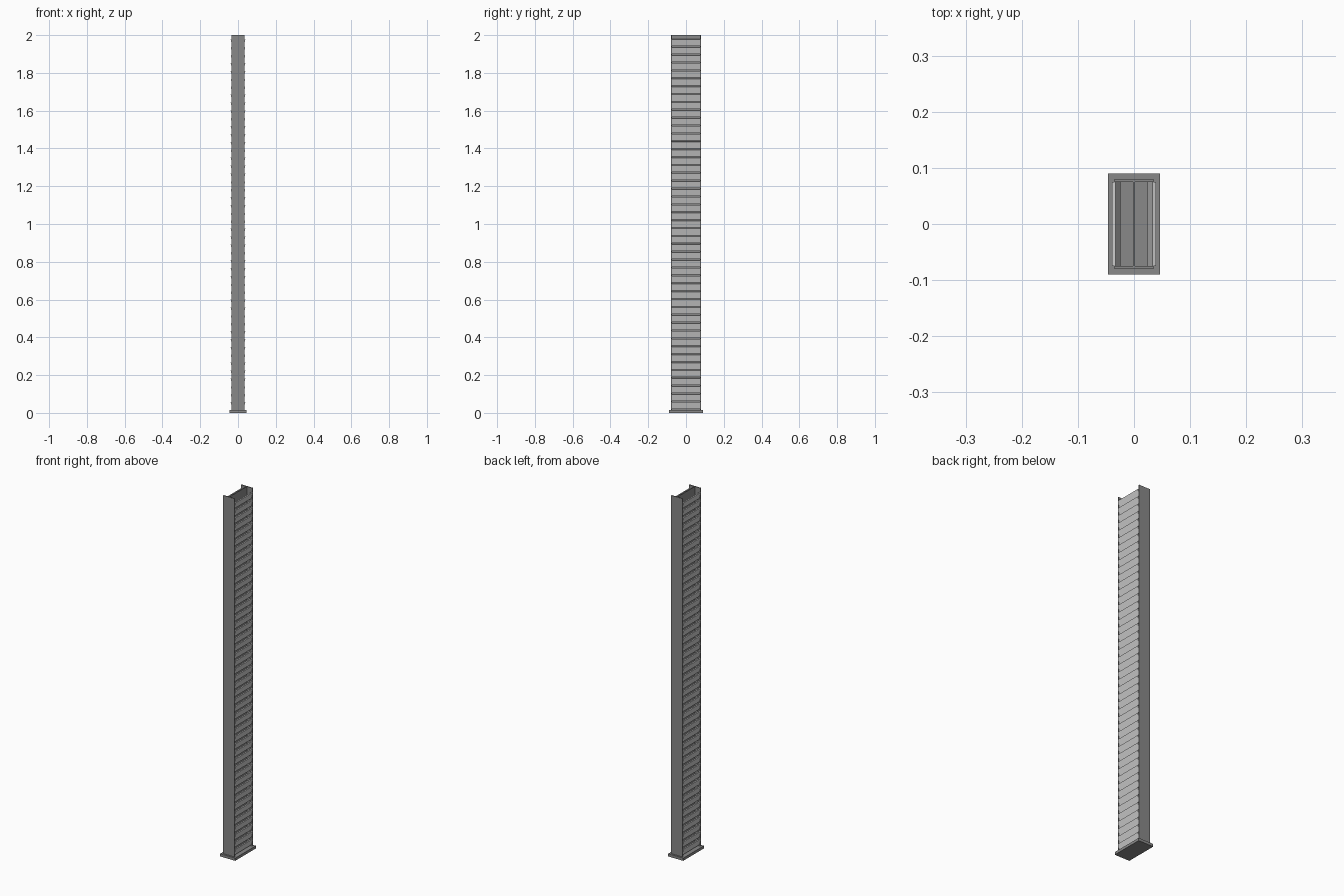
import bpy
from math import radians
from mathutils import Matrix

if "Cube" in bpy.data.objects:
    bpy.data.objects.remove(bpy.data.objects["Cube"])

steel = bpy.data.materials.new("dark_steel")
steel.diffuse_color = (0.25, 0.25, 0.25, 1)
steel.use_nodes = True
steel.node_tree.nodes["Principled BSDF"].inputs["Base Color"].default_value = steel.diffuse_color


def box(name, size, loc, tilt=0.0, mat=None):
    bpy.ops.mesh.primitive_cube_add(size=1)
    ob = bpy.context.object
    ob.name = name
    ob.data.transform(Matrix.Rotation(tilt, 4, 'Y') @ Matrix.Diagonal((*size, 1)))
    ob.location = loc
    if mat:
        ob.data.materials.append(mat)
    return ob


# Foot plate
box("base_plate", (0.092, 0.18, 0.015), (0, 0, 0.0075), mat=steel)

# H-section post: two flanges joined by a central web
H = 1.985
for name, y in (("front_flange", -0.0775), ("back_flange", 0.0775)):
    box(name, (0.07, 0.005, H), (0, y, 0.015 + H / 2), mat=steel)
box("web", (0.004, 0.15, H), (0, 0, 0.015 + H / 2), mat=steel)

# Louvre slats on both sides, top edge leaning outward
COUNT, Z0, Z1 = 47, 0.04, 1.96
pitch = (Z1 - Z0) / (COUNT - 1)
for side, name in ((1, "right_slats"), (-1, "left_slats")):
    slat = box(name, (0.006, 0.15, 0.036), (side * 0.0315, 0, Z0), side * radians(14))
    arr = slat.modifiers.new("stack", 'ARRAY')
    arr.count = COUNT
    arr.use_relative_offset = False
    arr.use_constant_offset = True
    arr.constant_offset_displace = (0, 0, pitch)
